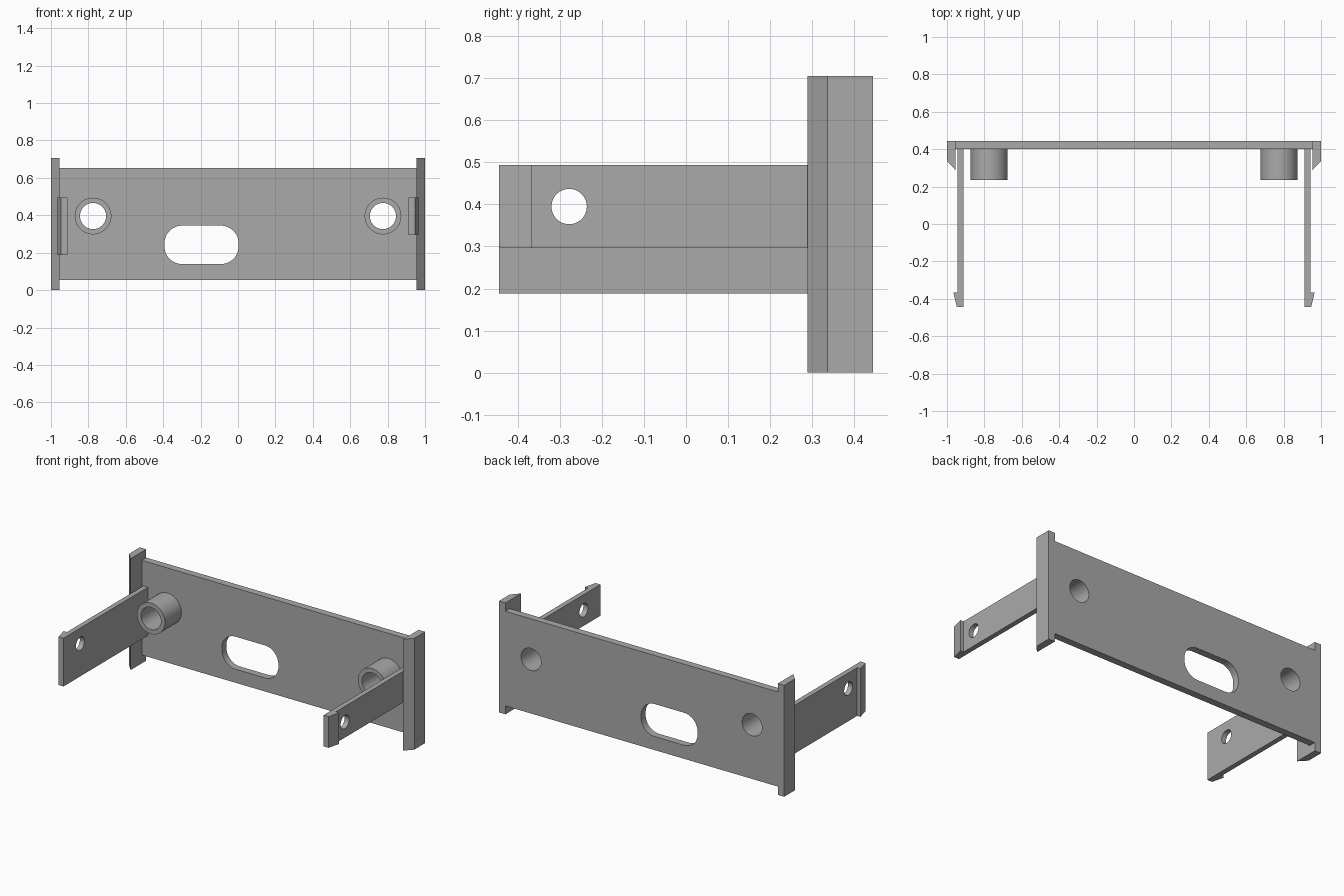
import bpy, bmesh, math
from mathutils import Matrix

default = bpy.data.objects.get("Cube")
if default:
    bpy.data.objects.remove(default, do_unlink=True)

grey = bpy.data.materials.new("plain grey")
grey.use_nodes = True
COLOUR = (0.4, 0.4, 0.4, 1)
grey.diffuse_color = COLOUR
grey.node_tree.nodes["Principled BSDF"].inputs["Base Color"].default_value = COLOUR


def prism(name, outline, low, high, axis="Z"):
    """Extrude a 2D outline: (x, y) along z, or (x, z) along y."""
    bm = bmesh.new()
    place = (lambda a, b: (a, b, low)) if axis == "Z" else (lambda a, b: (a, low, b))
    face = bm.faces.new([bm.verts.new(place(a, b)) for a, b in outline])
    ext = bmesh.ops.extrude_face_region(bm, geom=[face])
    step = (0, 0, high - low) if axis == "Z" else (0, high - low, 0)
    moved = [v for v in ext["geom"] if isinstance(v, bmesh.types.BMVert)]
    bmesh.ops.translate(bm, verts=moved, vec=step)
    bmesh.ops.recalc_face_normals(bm, faces=bm.faces)
    mesh = bpy.data.meshes.new(name)
    bm.to_mesh(mesh)
    bm.free()
    mesh.materials.append(grey)
    obj = bpy.data.objects.new(name, mesh)
    bpy.context.collection.objects.link(obj)
    return obj


def rounded(cx, cz, half_x, half_z, radius, per_corner=12):
    """Rounded rectangle outline; a circle when both halves equal the radius."""
    points = []
    for corner, (sx, sz) in enumerate([(1, 1), (-1, 1), (-1, -1), (1, -1)]):
        for i in range(per_corner + 1):
            a = math.pi / 2 * (corner + i / per_corner)
            p = (cx + sx * (half_x - radius) + radius * math.cos(a),
                 cz + sz * (half_z - radius) + radius * math.sin(a))
            if not points or math.dist(p, points[-1]) > 1e-5:
                points.append(p)
    if math.dist(points[0], points[-1]) < 1e-5:
        points.pop()
    return points


def circle(cx, cz, r):
    return rounded(cx, cz, r, r, r)


def cut(obj, cutter):
    """Cut a hole, then discard the cutter."""
    mod = obj.modifiers.new("hole", "BOOLEAN")
    mod.operation = "DIFFERENCE"
    mod.solver = "EXACT"
    mod.object = cutter
    bpy.ops.object.select_all(action="DESELECT")
    bpy.context.view_layer.objects.active = obj
    obj.select_set(True)
    bpy.ops.object.modifier_apply(modifier=mod.name)
    bpy.data.objects.remove(cutter, do_unlink=True)


BACK, FACE = 0.445, 0.4
BOSS_X, HOLE_Z = 0.775, 0.396
parts = []

# Back plate with oblong window
plate = prism("back_plate", [(-0.957, 0.053), (0.957, 0.053), (0.957, 0.653), (-0.957, 0.653)],
              FACE, BACK, "Y")
cut(plate, prism("window_cutter", rounded(-0.195, 0.242, 0.198, 0.103, 0.095), 0.3, 0.6, "Y"))
parts.append(plate)

for side, label, arm_bottom in [(-1, "right", 0.188), (1, "left", 0.296)]:
    # Tall end flange with a bevelled front
    flange = [(0.955, BACK), (1, BACK), (1, 0.337), (0.955, 0.289)]
    parts.append(prism(label + "_end_flange", [(side * x, y) for x, y in flange], 0, 0.706))

    # Hollow boss, bored through the plate
    boss = prism(label + "_boss", circle(side * BOSS_X, HOLE_Z, 0.098), 0.235, FACE, "Y")
    for target in (plate, boss):
        cut(target, prism("bore_cutter", circle(side * BOSS_X, HOLE_Z, 0.07), 0.1, 0.6, "Y"))
    parts.append(boss)

    # Clip arm with a hooked tip and a round side hole
    arm_shape = [(0.912, FACE), (0.944, FACE), (0.944, -0.366), (0.966, -0.366),
                 (0.947, -BACK), (0.912, -BACK)]
    arm = prism(label + "_clip_arm", [(side * x, y) for x, y in arm_shape], arm_bottom, 0.494)
    pin = prism("pin_cutter", circle(0, 0, 0.042), -0.2, 0.2, "Y")
    pin.data.transform(Matrix.Translation((side * 0.93, -0.278, 0.395))
                       @ Matrix.Rotation(math.pi / 2, 4, "Z"))
    cut(arm, pin)
    parts.append(arm)

# Smooth round surfaces, crisp edges
bpy.ops.object.select_all(action="DESELECT")
for part in parts:
    part.select_set(True)
bpy.context.view_layer.objects.active = plate
bpy.ops.object.shade_smooth_by_angle(angle=math.radians(30))
